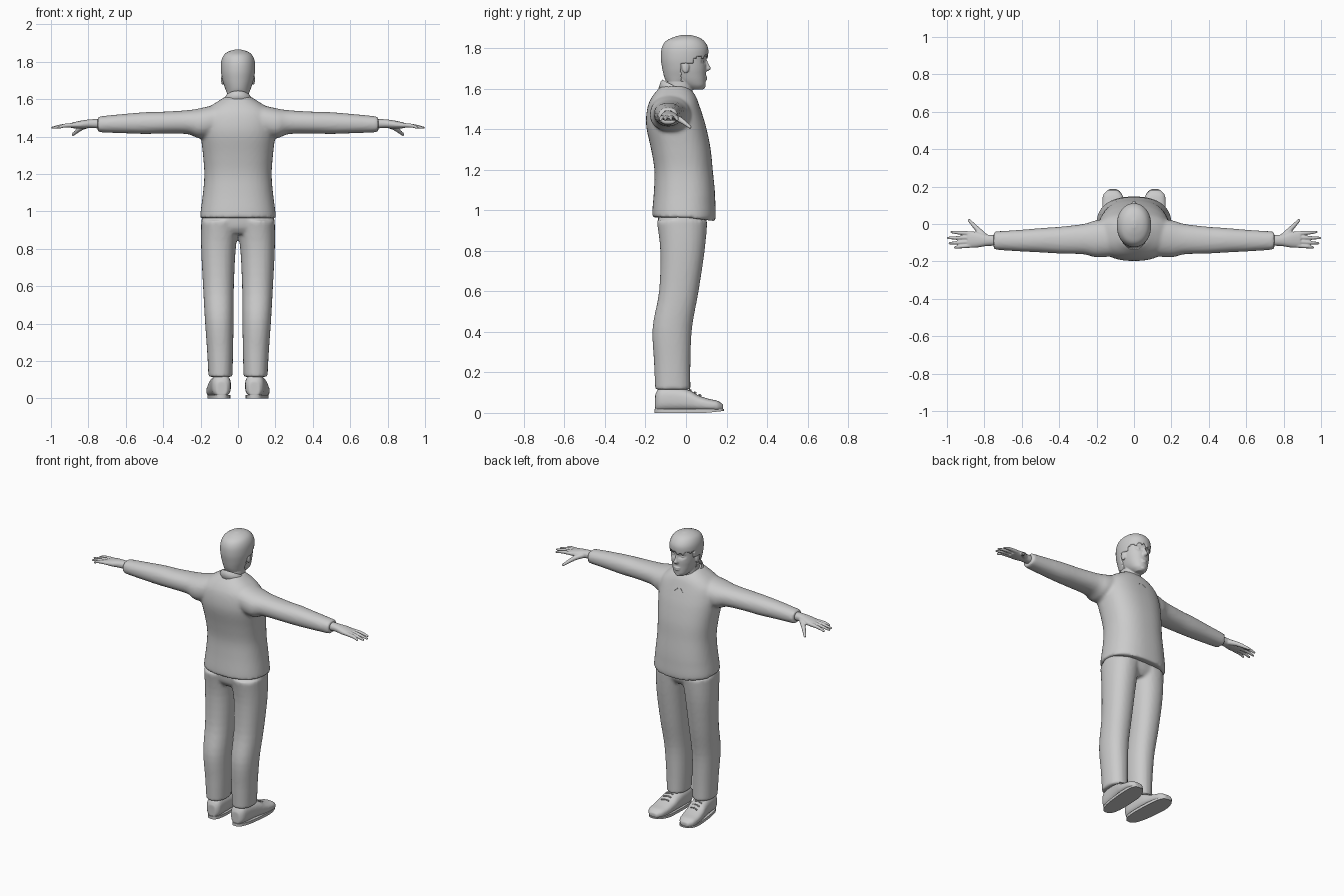
import bpy, bmesh, math
from mathutils import Vector, Matrix

if "Cube" in bpy.data.objects:
    bpy.data.objects.remove(bpy.data.objects["Cube"])

grey = bpy.data.materials.new("plain_grey")
grey.diffuse_color = (0.6, 0.6, 0.6, 1)
grey.use_nodes = True
grey.node_tree.nodes["Principled BSDF"].inputs["Base Color"].default_value = grey.diffuse_color


def spline(rows, sub):
    """Catmull-Rom rows in between the given rows."""
    out = []
    for i in range(len(rows) - 1):
        p = [rows[max(i - 1, 0)], rows[i], rows[i + 1], rows[min(i + 2, len(rows) - 1)]]
        for k in range(sub):
            t = k / sub
            out.append([0.5 * (2 * b + (c - a) * t + (2 * a - 5 * b + 4 * c - d) * t * t
                               + (3 * b - a - 3 * c + d) * t ** 3) for a, b, c, d in zip(*p)])
    return out + [rows[-1]]


def loft(bm, axis, rows, n=32, power=2.2, sub=4):
    """Skin of rounded sections; each row is (position, a0, a1, b0, b1)."""
    rings = []
    for t, a0, a1, b0, b1 in spline(rows, sub):
        ring = []
        for i in range(n):
            w = 2 * math.pi * i / n
            c, s = math.cos(w), math.sin(w)
            a = (a0 + a1) / 2 + (a1 - a0) / 2 * math.copysign(abs(c) ** (2 / power), c)
            b = (b0 + b1) / 2 + (b1 - b0) / 2 * math.copysign(abs(s) ** (2 / power), s)
            ring.append(bm.verts.new({"x": (t, a, b), "y": (a, t, b), "z": (a, b, t)}[axis]))
        rings.append(ring)
    for r, q in zip(rings, rings[1:]):
        for i in range(n):
            bm.faces.new((r[i], r[(i + 1) % n], q[(i + 1) % n], q[i]))
    bm.faces.new(rings[0])
    bm.faces.new(rings[-1])


def ball(bm, centre, size):
    m = Matrix.Translation(centre) @ Matrix.Diagonal((*size, 1))
    bmesh.ops.create_uvsphere(bm, u_segments=16, v_segments=10, radius=1, matrix=m)


def limb(bm, points, n=12):
    """Round tapered tube; each point is (x, y, z, radius)."""
    rings, pts = [], spline(points, 3)
    for i, p in enumerate(pts):
        d = Vector(pts[min(i + 1, len(pts) - 1)][:3]) - Vector(pts[max(i - 1, 0)][:3])
        rot = d.to_track_quat("Z", "Y")
        rings.append([bm.verts.new(Vector(p[:3]) + rot @ Vector((
            p[3] * math.cos(2 * math.pi * k / n), p[3] * math.sin(2 * math.pi * k / n), 0)))
            for k in range(n)])
    for r, q in zip(rings, rings[1:]):
        for i in range(n):
            bm.faces.new((r[i], r[(i + 1) % n], q[(i + 1) % n], q[i]))
    bm.faces.new(rings[0])
    bm.faces.new(rings[-1])
    ball(bm, pts[-1][:3], [pts[-1][3]] * 3)


def finish(bm, name, voxel=0, smooth=0, mirror=False, thick=0, angle=40):
    bmesh.ops.recalc_face_normals(bm, faces=bm.faces)
    me = bpy.data.meshes.new(name)
    bm.to_mesh(me)
    bm.free()
    me.materials.append(grey)
    ob = bpy.data.objects.new(name, me)
    bpy.context.collection.objects.link(ob)
    if mirror:
        ob.modifiers.new("mirror", "MIRROR").use_mirror_merge = False
    if thick:
        m = ob.modifiers.new("thickness", "SOLIDIFY")
        m.thickness, m.offset = thick, -1
    if voxel:
        m = ob.modifiers.new("blend", "REMESH")
        m.mode, m.voxel_size, m.use_smooth_shade = "VOXEL", voxel, True
    if smooth:
        m = ob.modifiers.new("soften", "SMOOTH")
        m.factor, m.iterations = 0.5, smooth
    bpy.ops.object.select_all(action="DESELECT")
    ob.select_set(True)
    bpy.context.view_layer.objects.active = ob
    bpy.ops.object.shade_smooth_by_angle(angle=math.radians(angle))


def sym(rows):
    """Rows (z, half width, back, front) to loft rows."""
    return [(z, -w, w, b, f) for z, w, b, f in rows]


# jumper: body and both sleeves blended
bm = bmesh.new()
loft(bm, "z", sym([(0.965, .203, -.166, .143), (1.0, .2, -.166, .147), (1.1, .187, -.158, .142),
                   (1.2, .18, -.156, .132), (1.3, .187, -.172, .122), (1.4, .198, -.194, .102),
                   (1.46, .2, -.197, .085), (1.52, .19, -.187, .065), (1.56, .15, -.168, .05),
                   (1.59, .105, -.145, .03), (1.612, .07, -.125, .005)]), 48, 2.4)
for v in bm.verts:                       # hem dips at the front
    if v.co.z < 1.05:
        v.co.z -= 0.06 * max(v.co.y, 0) / .14 * .3
for s in (1, -1):
    loft(bm, "x", [(s * x, *r) for x, *r in [
        (.08, -.17, .03, 1.41, 1.58), (.2, -.178, .02, 1.39, 1.552), (.27, -.162, 0, 1.413, 1.541),
        (.4, -.158, -.015, 1.416, 1.533), (.5, -.152, -.022, 1.414, 1.53),
        (.62, -.146, -.032, 1.418, 1.52), (.75, -.137, -.04, 1.423, 1.507)]])
finish(bm, "jumper", .01, 4)

# trousers: seat and two legs blended
bm = bmesh.new()
loft(bm, "z", sym([(.88, .17, -.11, .07), (.92, .192, -.135, .095), (1.0, .19, -.14, .105)]))
for s in (1, -1):
    loft(bm, "z", [(z, s * a, s * b, c, d) for z, a, b, c, d in [
        (.115, .03, .158, -.152, .022), (.25, .026, .165, -.158, .022), (.42, .024, .177, -.165, .03),
        (.6, .022, .187, -.133, .062), (.8, .012, .197, -.127, .092), (.95, -.01, .197, -.145, .106)]])
finish(bm, "trousers", .01, 3)

# hands: wrist, palm, four fingers and thumb
bm = bmesh.new()
loft(bm, "x", [(.73, -.116, -.06, 1.443, 1.495), (.79, -.118, -.056, 1.445, 1.492),
               (.84, -.126, -.042, 1.442, 1.485), (.89, -.126, -.04, 1.445, 1.474)], 20)
for y0, y1, tip in ((-.115, -.126, .958), (-.094, -.103, .986), (-.072, -.075, .994), (-.051, -.043, .976)):
    limb(bm, [(.87, y0, 1.461, .012), (.93, (y0 + y1) / 2, 1.458, .0105), (tip, y1, 1.447, .0065)])
limb(bm, [(.79, -.075, 1.466, .018), (.835, -.03, 1.448, .014), (.882, .02, 1.411, .008)])
finish(bm, "hands", .004, 2, mirror=True)

# shoe uppers
bm = bmesh.new()
loft(bm, "y", [(-.152, .06, .115, .012, .09), (-.125, .04, .138, .008, .125), (-.04, .038, .15, .008, .125),
               (.02, .04, .16, .008, .11), (.06, .044, .167, .008, .087), (.11, .05, .17, .008, .07),
               (.155, .062, .165, .008, .06), (.183, .088, .14, .012, .042)], 28, 2.6)
finish(bm, "shoe_uppers", .006, 3, mirror=True)

# soles with flat undersides
bm = bmesh.new()
loft(bm, "z", [(z, .035, .172, -.156, .188) for z in (0, .018)], 40, 2.8, 1)
for v in bm.verts:                       # narrow heel, toes turned outward
    k = (v.co.y + .156) / .344
    v.co.x = .088 + .024 * k + (v.co.x - .1035) * (.76 + .17 * k)
    v.co.z += .01 * max(0, k - .75) * 4 * (v.co.z < .01)
finish(bm, "soles", mirror=True)

# laces
bm = bmesh.new()
for y, z in ((.018, .113), (.042, .101), (.066, .088)):
    limb(bm, [(.08, y, z - .002, .004), (.104, y, z + .002, .004), (.128, y + .006, z - .002, .004)], 8)
finish(bm, "laces", mirror=True)

# head: skull, neck, nose, lips and ears blended
bm = bmesh.new()
loft(bm, "z", sym([(1.596, .026, .02, .08), (1.615, .046, -.02, .094), (1.64, .06, -.06, .097),
                   (1.67, .07, -.085, .098), (1.70, .077, -.1, .1), (1.74, .081, -.108, .1),
                   (1.78, .082, -.11, .1), (1.82, .07, -.09, .085), (1.85, .035, -.04, .04)]), 48)
for v in bm.verts:                       # eye sockets
    d = math.hypot(abs(v.co.x) - .031, (v.co.z - 1.735) * 1.4)
    if v.co.y > 0 and d < .026:
        v.co.y -= .011 * (1 - (d / .026) ** 2)
loft(bm, "z", sym([(1.54, .066, -.1, .03), (1.6, .06, -.095, .032), (1.7, .058, -.09, .03)]))
loft(bm, "z", sym([(1.75, .007, .06, .101), (1.72, .01, .06, .113), (1.70, .016, .06, .123),
                   (1.687, .014, .06, .108)]), 16)
ball(bm, (0, .094, 1.658), (.024, .011, .006))
ball(bm, (0, .094, 1.647), (.02, .011, .007))
ball(bm, (0, .082, 1.612), (.02, .014, .014))
for s in (1, -1):
    ball(bm, (s * .082, -.002, 1.706), (.009, .018, .03))
    ball(bm, (s * .031, .079, 1.735), (.014, .011, .008))
finish(bm, "head", .004, 2)

# hair: cap trimmed around the face, with a ragged fringe
bm = bmesh.new()
loft(bm, "z", sym([(1.635, .06, -.098, .03), (1.66, .07, -.108, .07), (1.70, .083, -.117, .095),
                   (1.75, .091, -.124, .107), (1.80, .09, -.12, .109), (1.835, .076, -.1, .09),
                   (1.855, .05, -.06, .06), (1.866, .012, -.02, .02)]), 96, 2.1, 6)


def hairline(x, y):
    if y < -.025:
        return 1.63
    if y < .035:
        return 1.725
    return 1.752 + .014 * abs(math.sin(x * 95 + 1)) + .008 * math.sin(x * 60)


gone = [f for f in bm.faces if f.calc_center_median().z < hairline(*f.calc_center_median().xy)]
bmesh.ops.delete(bm, geom=gone, context="FACES")
finish(bm, "hair", thick=.02, angle=50)

# shirt collar: folded band, open at the front with two points
bm = bmesh.new()
N, grid = 48, []
for i in range(N + 1):
    a = .1 + (2 * math.pi - .2) * i / N
    sx, cy = math.sin(a), math.cos(a)
    f = (1 + cy) / 2
    point = max(0, 1 - abs(min(a, 2 * math.pi - a) - .42) / .45)
    rows = [(.068, .078, 1.615 - .085 * f), (.07, .08, 1.645 - .085 * f),
            (.078, .088, 1.635 - .085 * f),
            (.09 + .012 * point, .1 + .022 * point, 1.6 - .08 * f - .04 * point)]
    grid.append([bm.verts.new((rx * sx, -.037 + ry * cy, z)) for rx, ry, z in rows])
for p, q in zip(grid, grid[1:]):
    for k in range(3):
        bm.faces.new((p[k], q[k], q[k + 1], p[k + 1]))
finish(bm, "shirt_collar", thick=.006)
